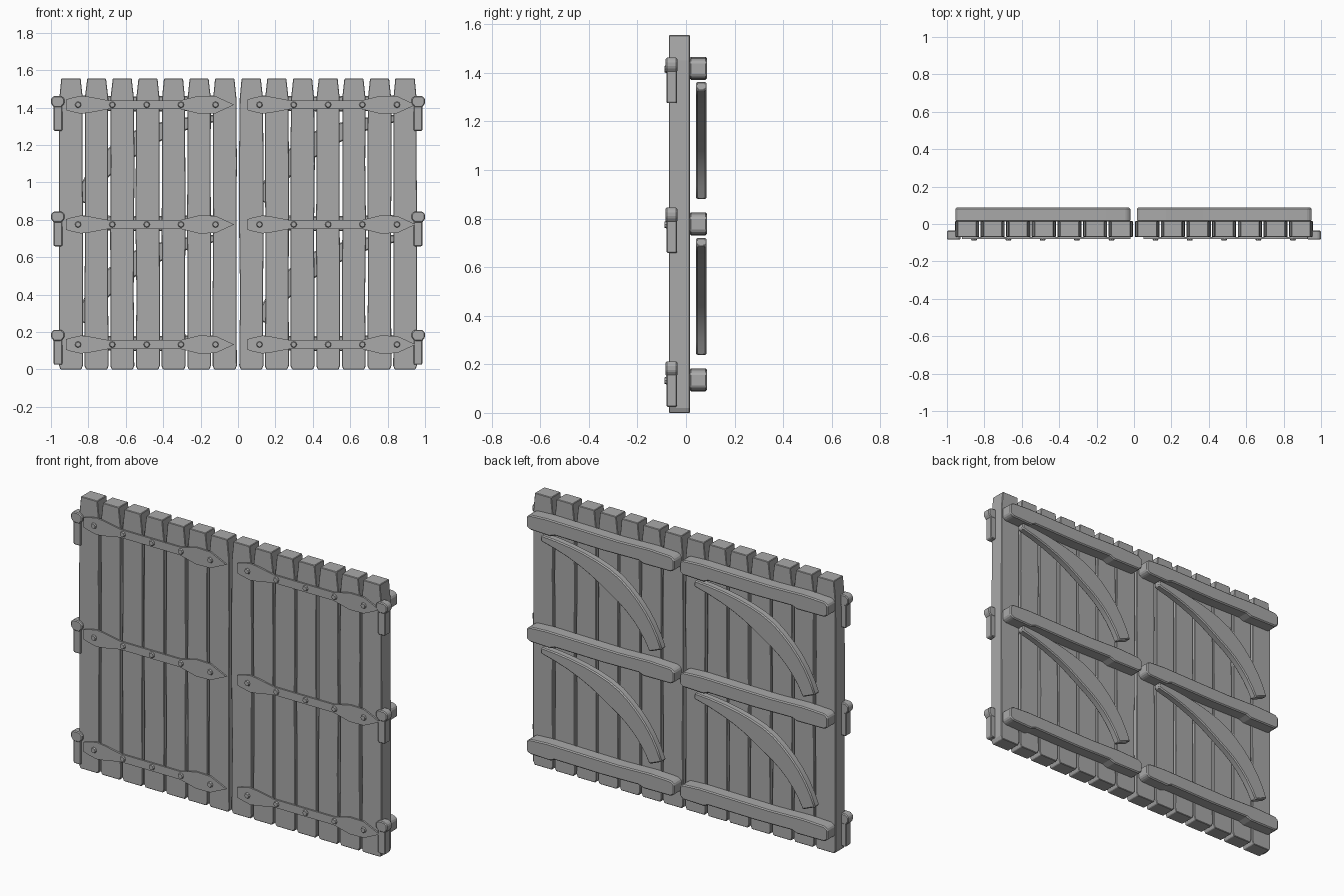
import bpy, bmesh, random
from mathutils import Vector

if "Cube" in bpy.data.objects:
    bpy.data.objects.remove(bpy.data.objects["Cube"])

random.seed(4)
grey = bpy.data.materials.new("weathered grey")
grey.diffuse_color = (0.4, 0.4, 0.4, 1)
grey.use_nodes = True
grey.node_tree.nodes["Principled BSDF"].inputs["Base Color"].default_value = grey.diffuse_color
SHIFT = 0.97                      # offset from left leaf to right leaf
LEVELS = (1.415, 0.775, 0.133)    # heights of straps and rails


def slab(name, outline, y0, y1, bevel=0.0):
    """Extrude an outline in the XZ plane between two depths."""
    bm = bmesh.new()
    face = bm.faces.new([bm.verts.new((x, y0, z)) for x, z in outline])
    ext = bmesh.ops.extrude_face_region(bm, geom=[face])
    verts = [v for v in ext["geom"] if isinstance(v, bmesh.types.BMVert)]
    bmesh.ops.translate(bm, verts=verts, vec=(0, y1 - y0, 0))
    bmesh.ops.recalc_face_normals(bm, faces=bm.faces)
    me = bpy.data.meshes.new(name)
    bm.to_mesh(me)
    bm.free()
    ob = bpy.data.objects.new(name, me)
    bpy.context.collection.objects.link(ob)
    me.materials.append(grey)
    if bevel:
        mod = ob.modifiers.new("soft edges", "BEVEL")
        mod.width = bevel
        mod.segments = 1
        mod.limit_method = "ANGLE"
    return ob


def symmetric(half, zc):
    """Close an upper profile of (x, half height) around a level."""
    return [(x, zc + h) for x, h in half] + [(x, zc - h) for x, h in reversed(half) if h > 0]


# Planks with tapered tops, eased feet and slightly uneven edges
for side in (-1, 1):
    for i in range(7):
        c = side * (0.071 + 0.137 * i)
        left, right = [], []
        for z, w in ((0, 0.056), (0.02, 0.064), (0.4, 0.064), (0.75, 0.065),
                     (1.1, 0.065), (1.45, 0.062), (1.555, 0.051)):
            j = 0.004 if 0.1 < z < 1.2 else 0.001
            left.append((c - w + random.uniform(-0.001, j), z))
            right.append((c + w - random.uniform(-0.001, j), z))
        slab("plank", left + right[::-1], -0.07, 0.016, 0.003)

strap_half = [(-0.92, 0.028), (-0.895, 0.036), (-0.84, 0.048), (-0.79, 0.042), (-0.69, 0.023),
              (-0.31, 0.023), (-0.21, 0.048), (-0.12, 0.046), (-0.02, 0)]
for dx in (0, SHIFT):
    for zc in LEVELS:
        # Iron strap with pointed tip
        slab("strap", symmetric([(x + dx, h) for x, h in strap_half], zc), -0.079, -0.069)
        # Bolt heads
        for bx in (-0.855, -0.672, -0.488, -0.305, -0.12):
            bpy.ops.mesh.primitive_cone_add(vertices=8, radius1=0.019, radius2=0.013, depth=0.014,
                                            location=(bx + dx, -0.081, zc),
                                            rotation=(1.5708, 0, 0))
            ob = bpy.context.object
            ob.name = "bolt"
            ob.data.materials.append(grey)
        # Rear cross rail with shallow hand-cut waves and a notched underside
        top = [(-0.955, 0.027), (-0.935, 0.042), (-0.8, 0.048), (-0.6, 0.042),
               (-0.35, 0.045), (-0.15, 0.048), (-0.04, 0.042), (-0.02, 0.027)]
        low = [(-0.02, -0.028), (-0.04, -0.042), (-0.17, -0.046), (-0.2, -0.034), (-0.5, -0.038),
               (-0.73, -0.034), (-0.76, -0.046), (-0.935, -0.044), (-0.955, -0.028)]
        rail = [(x + dx, zc + 0.002 + z) for x, z in top + low]
        slab("rail", rail, 0.014, 0.087, 0.006)
    # Curved, tapering braces
    for base in (0.0, -0.642):
        a, b, c = Vector((-0.11, 1.345)), Vector((-0.68, 1.27)), Vector((-0.835, 0.895))
        upper, lower = [], []
        n = 12
        for k in range(n + 1):
            t = k / n
            p = a * (1 - t) ** 2 + b * 2 * t * (1 - t) + c * t * t
            d = ((b - a) * (1 - t) + (c - b) * t).normalized()
            side = Vector((d.y, -d.x))
            w = 0.018 + 0.045 * min(1, t * 2.2) - 0.02 * max(0, t - 0.5) * 2
            upper.append((p.x + side.x * w + dx, p.y + side.y * w + base))
            lower.append((p.x - side.x * w + dx, p.y - side.y * w + base))
        brace = slab("brace", upper + lower[::-1], 0.041, 0.085, 0.006)
        bpy.context.view_layer.objects.active = brace
        bpy.ops.object.select_all(action="DESELECT")
        brace.select_set(True)
        bpy.ops.object.shade_smooth_by_angle()

# Hinge hooks: rounded knob over a hanging pin, on both outer edges
for s in (-1, 1):
    for top in (1.462, 0.845, 0.212):
        pin = [(0.942, top - 0.187), (0.982, top - 0.187), (0.986, top - 0.18),
               (0.986, top - 0.03), (0.94, top - 0.03), (0.939, top - 0.18)]
        slab("hinge_pin", [(s * x, z) for x, z in pin], -0.08, -0.037, 0.004)
        knob = [(0.945, top - 0.06), (0.985, top - 0.06), (1.0, top - 0.04), (1.0, top - 0.015),
                (0.985, top), (0.945, top), (0.928, top - 0.015), (0.928, top - 0.04)]
        slab("hinge_knob", [(s * x, z) for x, z in knob], -0.084, -0.036, 0.005)
